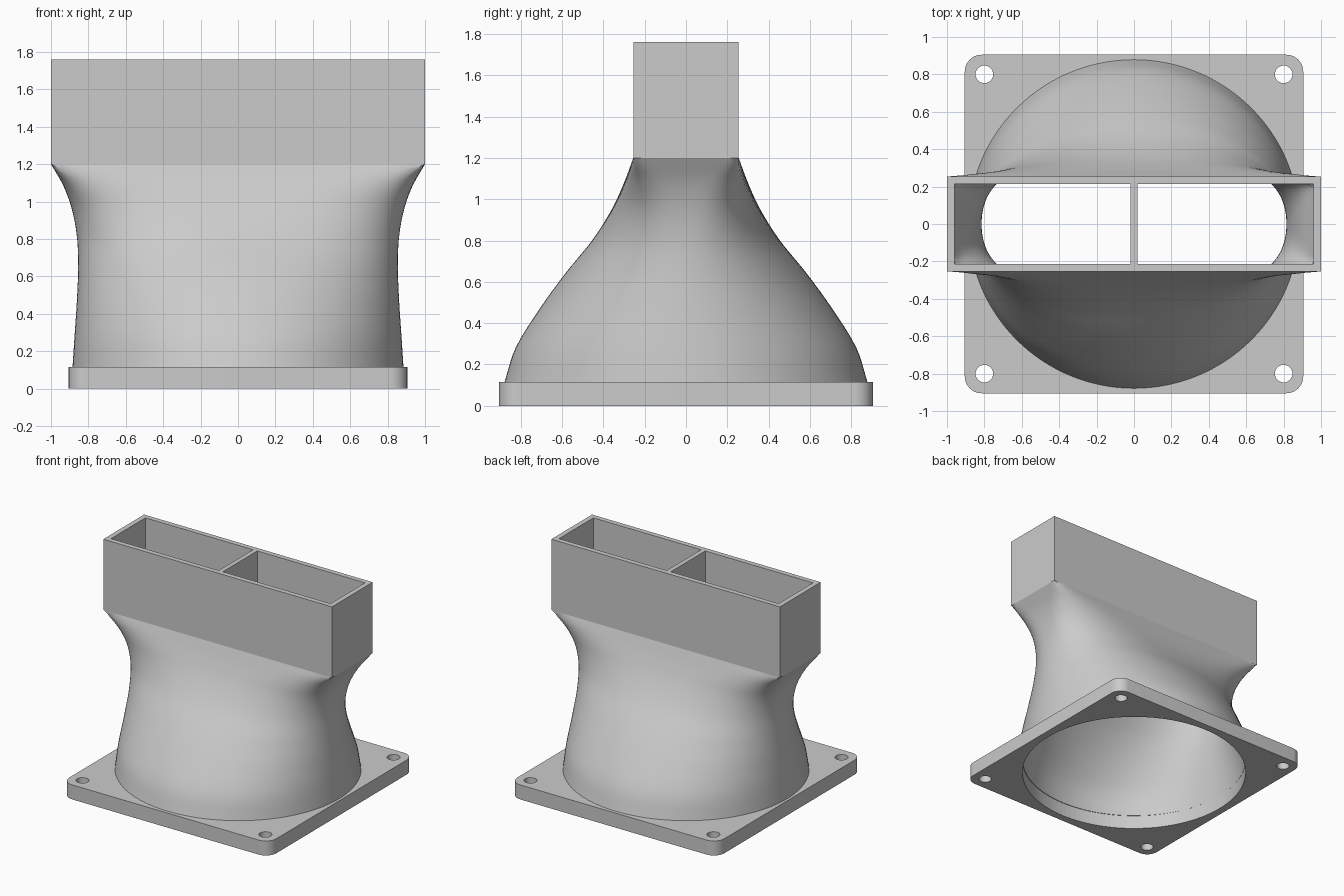
import bpy, bmesh, math
from mathutils import Vector

if "Cube" in bpy.data.objects:
    bpy.data.objects.remove(bpy.data.objects["Cube"])

GREY = (0.6, 0.6, 0.6, 1)
grey = bpy.data.materials.new("plain_grey")
grey.use_nodes = True
grey.diffuse_color = GREY
grey.node_tree.nodes["Principled BSDF"].inputs["Base Color"].default_value = GREY

WALL = 0.04
PLATE_TOP = 0.115
DUCT_BASE, DUCT_TOP = 1.2, 1.76


def finish(name, bm):
    bmesh.ops.recalc_face_normals(bm, faces=bm.faces)
    mesh = bpy.data.meshes.new(name)
    bm.to_mesh(mesh)
    bm.free()
    mesh.materials.append(grey)
    obj = bpy.data.objects.new(name, mesh)
    bpy.context.collection.objects.link(obj)
    return obj


def skin(name, rings, closed=True):
    """Join equal point rings; closed wraps to the first ring, else the ends are capped."""
    bm = bmesh.new()
    rows = [[bm.verts.new(p) for p in ring] for ring in rings]
    pairs = list(zip(rows, rows[1:]))
    if closed:
        pairs.append((rows[-1], rows[0]))
    else:
        bm.faces.new(rows[0])
        bm.faces.new(rows[-1])
    for low, high in pairs:
        for i in range(len(low)):
            j = (i + 1) % len(low)
            bm.faces.new((low[i], low[j], high[j], high[i]))
    return finish(name, bm)


def smooth(obj, degrees):
    bpy.ops.object.select_all(action="DESELECT")
    bpy.context.view_layer.objects.active = obj
    obj.select_set(True)
    bpy.ops.object.shade_smooth_by_angle(angle=math.radians(degrees))


def rect(hx, hy, z):
    return [(sx * hx, sy * hy, z) for sx, sy in ((1, 1), (-1, 1), (-1, -1), (1, -1))]


def circle(x, y, r, z, n):
    return [(x + r * math.cos(2 * math.pi * i / n), y + r * math.sin(2 * math.pi * i / n), z)
            for i in range(n)]


# Mounting plate with rounded corners, a large bore and four screw holes
def rounded_square(half, radius, z, steps=8):
    points = []
    for corner, (sx, sy) in enumerate(((1, 1), (-1, 1), (-1, -1), (1, -1))):
        for k in range(steps + 1):
            a = math.pi / 2 * (corner + k / steps)
            points.append((sx * (half - radius) + radius * math.cos(a),
                           sy * (half - radius) + radius * math.sin(a), z))
    return points


plate = skin("mounting_plate",
             [rounded_square(0.905, 0.09, z) for z in (0, PLATE_TOP)], closed=False)
holes = [("bore_cutter", 0, 0, 0.845, 128)]
holes += [("screw_hole_cutter", 0.8 * sx, 0.8 * sy, 0.047, 32)
          for sx in (1, -1) for sy in (1, -1)]
for name, x, y, r, n in holes:
    cutter = skin(name, [circle(x, y, r, z, n) for z in (-0.1, 0.3)], closed=False)
    cutter.hide_render = True
    cutter.hide_set(True)
    cutter.display_type = "WIRE"
    cut = plate.modifiers.new(name, "BOOLEAN")
    cut.object = cutter
    cut.operation = "DIFFERENCE"
    cut.solver = "EXACT"
smooth(plate, 30)

# Transition body: a round base blending into a rectangle
# Each station is height, half width, half depth, inverse squareness
STATIONS = [Vector(s) for s in (
    (0.11, 0.885, 0.88, 0.5), (0.28, 0.874, 0.825, 0.5), (0.46, 0.862, 0.715, 0.5),
    (0.64, 0.855, 0.585, 0.49), (0.8, 0.86, 0.455, 0.44), (0.95, 0.886, 0.36, 0.34),
    (1.08, 0.932, 0.3, 0.19), (1.2, 1.0, 0.255, 0.006))]


def spline(points, steps):
    result = []
    for i in range(len(points) - 1):
        p1, p2 = points[i], points[i + 1]
        p0 = points[i - 1] if i else p1 * 2 - p2
        p3 = points[i + 2] if i + 2 < len(points) else p2 * 2 - p1
        for k in range(steps):
            t = k / steps
            result.append((p1 * 2 + (p2 - p0) * t + (p0 * 2 - p1 * 5 + p2 * 4 - p3) * t ** 2
                           + (p1 * 3 - p0 - p2 * 3 + p3) * t ** 3) / 2)
    return result + [points[-1]]


def section(station, inset, n=128):
    z, a, b, e = station
    e = max(e, 0.006)
    ring = []
    for i in range(n):
        t = 2 * math.pi * i / n
        c, s = math.cos(t), math.sin(t)
        r = (abs(c) ** (1 / e) + abs(s) ** (1 / e)) ** -e
        ring.append(((a - inset) * r * c, (b - inset) * r * s, z))
    return ring


levels = spline(STATIONS, 5)
body = skin("transition_body", [section(s, 0) for s in levels]
            + [section(s, WALL) for s in reversed(levels)])
smooth(body, 40)

# Rectangular duct and the divider across its middle
skin("outlet_duct", [rect(1, 0.255, DUCT_BASE), rect(1, 0.255, DUCT_TOP),
                     rect(1 - WALL, 0.255 - WALL, DUCT_TOP),
                     rect(1 - WALL, 0.255 - WALL, DUCT_BASE)])
skin("duct_divider", [rect(0.018, 0.22, z) for z in (DUCT_BASE, DUCT_TOP)], closed=False)
